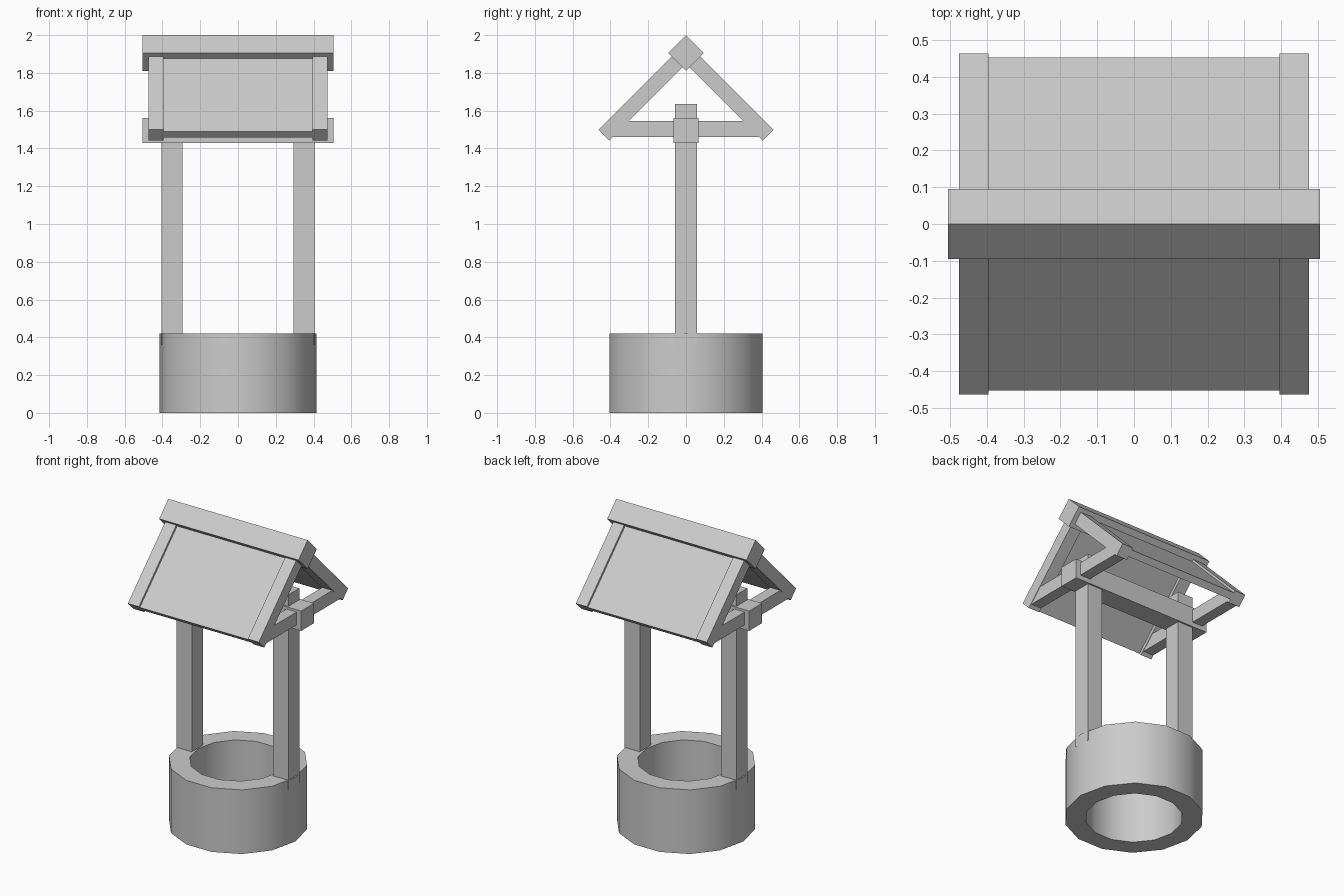
import bpy, bmesh
from math import pi, sin, cos, radians
from mathutils import Matrix, Vector

if "Cube" in bpy.data.objects:
    bpy.data.objects.remove(bpy.data.objects["Cube"])


def add_mesh(name, bm):
    bmesh.ops.recalc_face_normals(bm, faces=bm.faces)
    me = bpy.data.meshes.new(name)
    bm.to_mesh(me)
    bm.free()
    ob = bpy.data.objects.new(name, me)
    bpy.context.collection.objects.link(ob)
    return ob


def box(name, lo, hi, matrix=Matrix()):
    """Box between two corners, then moved by matrix."""
    lo, hi = Vector(lo), Vector(hi)
    bm = bmesh.new()
    bmesh.ops.create_cube(bm, size=1)
    bmesh.ops.scale(bm, vec=hi - lo, verts=bm.verts)
    bmesh.ops.translate(bm, vec=(lo + hi) / 2, verts=bm.verts)
    bmesh.ops.transform(bm, matrix=matrix, verts=bm.verts)
    return add_mesh(name, bm)


# Well wall: 14-sided open ring
SIDES = 14
bm = bmesh.new()
profile = [(0.415, 0), (0.415, 0.42), (0.29, 0.42), (0.29, 0)]
rings = [[bm.verts.new((r * cos(2 * pi * k / SIDES), r * sin(2 * pi * k / SIDES), z))
          for k in range(SIDES)] for r, z in profile]
for i in range(4):
    a, b = rings[i], rings[(i + 1) % 4]
    for k in range(SIDES):
        n = (k + 1) % SIDES
        bm.faces.new((a[k], a[n], b[n], b[k]))
wall = add_mesh("well_wall", bm)
bpy.context.view_layer.objects.active = wall
wall.select_set(True)
bpy.ops.object.shade_smooth_by_angle(angle=radians(30))
wall.select_set(False)

# Long beam across the posts
box("long_beam", (-0.505, -0.067, 1.43), (0.505, 0.067, 1.56))

# Ridge beam, turned on its corner
RIDGE_Z = 1.905
ridge = Matrix.Translation((0, 0, RIDGE_Z))
box("ridge_beam", (-0.505, -0.067, -0.067), (0.505, 0.067, 0.067),
    ridge @ Matrix.Rotation(radians(45), 4, 'X'))

# Posts and cross ties at each end
for s, side in ((-1, "left"), (1, "right")):
    shift = Matrix.Translation((s * 0.35, 0, 0))
    box(side + "_post", (-0.055, -0.057, 0.36), (0.055, 0.057, 1.635), shift)
    shift = Matrix.Translation((s * 0.435, 0, 0))
    box(side + "_cross_tie", (-0.037, -0.385, 1.46), (0.037, 0.385, 1.545), shift)

# Roof slopes: a thin panel between two rafters, hung from the ridge
for slope, turn in (("front", 135), ("back", 45)):
    if slope == "front":
        m = ridge @ Matrix.Rotation(pi, 4, 'Z') @ Matrix.Rotation(radians(-45), 4, 'X')
    else:
        m = ridge @ Matrix.Rotation(radians(-45), 4, 'X')
    box(slope + "_roof_panel", (-0.395, 0.03, -0.018), (0.395, 0.613, 0.026), m)
    for s, side in ((-1, "left"), (1, "right")):
        box(f"{slope}_{side}_rafter", (-0.04, 0.0, -0.04), (0.04, 0.614, 0.04),
            m @ Matrix.Translation((s * 0.435, 0, 0)))
